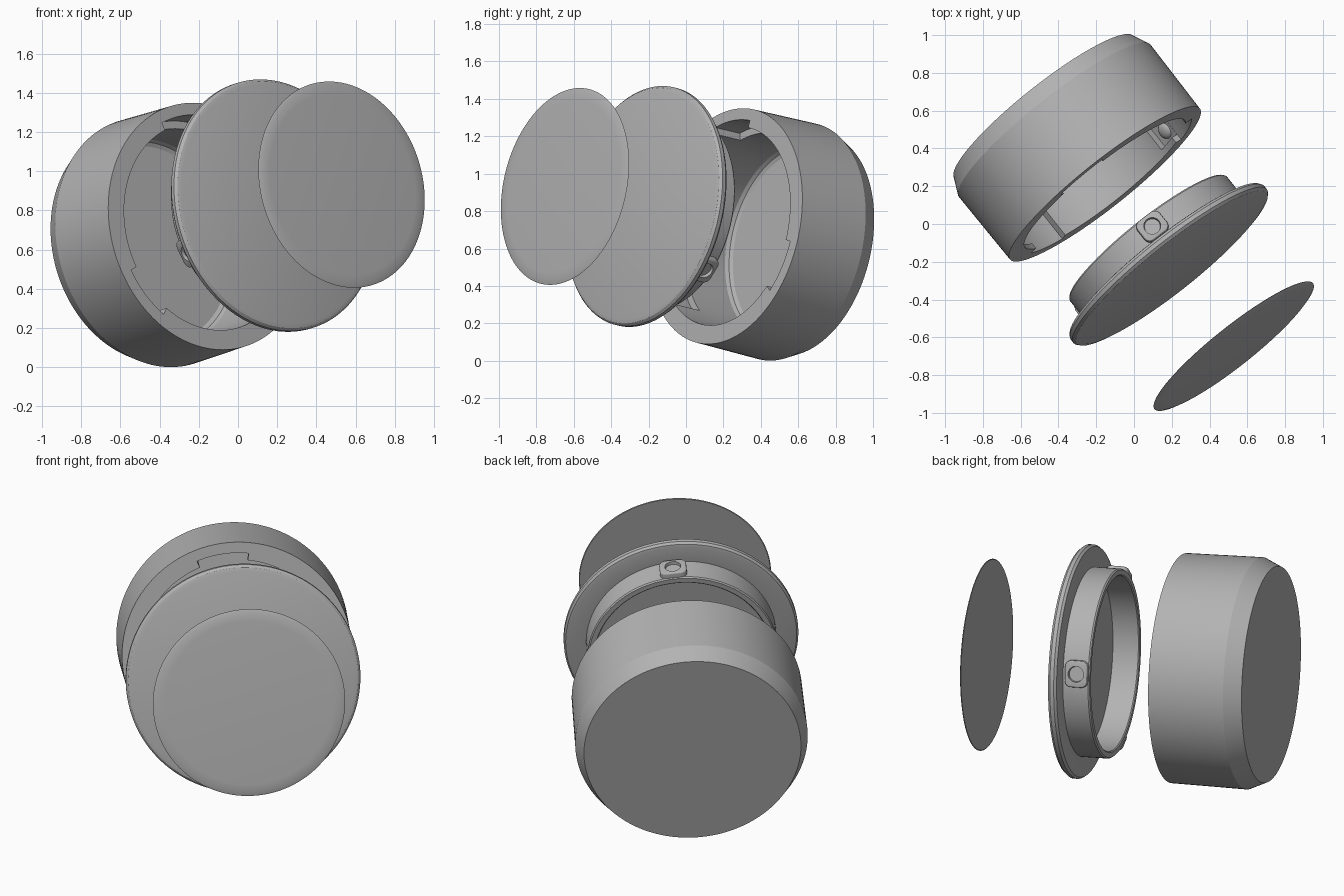
import bpy, bmesh, math
from mathutils import Matrix, Vector

old = bpy.data.objects.get("Cube")
if old:
    bpy.data.objects.remove(old, do_unlink=True)

# One shared grey
grey = bpy.data.materials.new("plain grey")
grey.use_nodes = True
grey.diffuse_color = (0.45, 0.45, 0.45, 1)
grey.node_tree.nodes["Principled BSDF"].inputs["Base Color"].default_value = grey.diffuse_color

# Exploded-assembly axis: local z runs from the cup through the lid to the disc
axis = Vector((0.61, -0.768, 0.19)).normalized()
side = Vector((0, 0, 1)).cross(axis).normalized()
up = axis.cross(side)
FRAME = Matrix.Translation((0.185, -0.215, 0.825)) @ Matrix((side, up, axis)).transposed().to_4x4()


def add(name, bm):
    bmesh.ops.recalc_face_normals(bm, faces=bm.faces)
    mesh = bpy.data.meshes.new(name)
    bm.to_mesh(mesh)
    bm.free()
    mesh.materials.append(grey)
    obj = bpy.data.objects.new(name, mesh)
    bpy.context.collection.objects.link(obj)
    obj.matrix_world = FRAME
    return obj


def lathe(name, profile, steps=128):
    """Spin a closed (radius, height) profile around the local axis."""
    bm = bmesh.new()
    verts = [bm.verts.new((r, 0, h)) for r, h in profile]
    edges = [bm.edges.new(pair) for pair in zip(verts, verts[1:])]
    bmesh.ops.spin(bm, geom=verts + edges, cent=(0, 0, 0), axis=(0, 0, 1),
                   angle=math.tau, steps=steps, use_duplicate=False)
    bmesh.ops.remove_doubles(bm, verts=bm.verts, dist=1e-4)
    return add(name, bm)


def sector(start, end, r0, r1, low, high, steps=12):
    """Curved block between two angles, used as a cutter."""
    bm = bmesh.new()
    base = [bm.verts.new((r0, 0, low)), bm.verts.new((r1, 0, low)),
            bm.verts.new((r1, 0, high)), bm.verts.new((r0, 0, high))]
    face = bm.faces.new(base)
    bmesh.ops.rotate(bm, verts=base, matrix=Matrix.Rotation(math.radians(start), 3, 'Z'))
    bmesh.ops.spin(bm, geom=[face] + list(face.edges) + base, cent=(0, 0, 0), axis=(0, 0, 1),
                   angle=math.radians(end - start), steps=steps)
    # Drop the leftover start face if the spin kept it twice
    bmesh.ops.remove_doubles(bm, verts=bm.verts, dist=1e-5)
    holes = [e for e in bm.edges if e.is_boundary]
    if holes:
        bmesh.ops.holes_fill(bm, edges=holes)
    return add("cutter", bm)


def apply(obj, mod):
    bpy.context.view_layer.update()
    bpy.context.view_layer.objects.active = obj
    bpy.ops.object.modifier_apply(modifier=mod.name)


def cut(obj, cutter):
    cutter.hide_render = True
    mod = obj.modifiers.new("cut", 'BOOLEAN')
    mod.operation = 'DIFFERENCE'
    mod.solver = 'EXACT'
    mod.object = cutter
    apply(obj, mod)
    bpy.data.objects.remove(cutter, do_unlink=True)


def on_ring(angle, radius, height):
    """Matrix whose local x points outward from the axis."""
    return Matrix.Rotation(math.radians(angle), 4, 'Z') @ Matrix.Translation((radius, 0, height))


parts = []

# Thick-walled cup with chamfered back
RIM = -0.555
cup = lathe("cup", [(0, -1.085), (0.605, -1.085), (0.648, -0.99), (0.642, RIM),
                    (0.54, RIM), (0.54, -1.0), (0.53, -1.02), (0.51, -1.03), (0, -1.03)])
parts.append(cup)

# Fine front disc
parts.append(lathe("front_disc", [(0, 0.574), (0.47, 0.572), (0.515, 0.569), (0.536, 0.562),
                                  (0.532, 0.559), (0, 0.558)]))

# Lid plate with a hollow ring behind it
parts.append(lathe("lid", [(0, 0.03), (0.62, 0.03), (0.642, 0.024), (0.654, 0.01),
                           (0.654, -0.012), (0.644, -0.026), (0.63, -0.03), (0.53, -0.03),
                           (0.53, -0.175), (0.524, -0.183), (0.496, -0.183), (0.49, -0.177),
                           (0.49, -0.03), (0, -0.03)]))

# Three bayonet fittings
for i in range(3):
    turn = 120 * i
    # Entry notch and locking channel inside the cup rim
    cut(cup, sector(turn + 83, turn + 112, 0.5, 0.58, RIM - 0.17, RIM + 0.05))
    cut(cup, sector(turn + 70, turn + 84, 0.5, 0.579, RIM - 0.169, RIM - 0.035))

    # Locking nub in the channel
    bm = bmesh.new()
    bmesh.ops.create_uvsphere(bm, u_segments=24, v_segments=12, radius=0.045)
    bmesh.ops.transform(bm, verts=bm.verts,
                        matrix=on_ring(turn + 77, 0.582, RIM - 0.1) @ Matrix.Diagonal((0.5, 1, 1, 1)))
    parts.append(add("cup_nub", bm))

    # Rounded square boss on the lid ring, with a round dimple
    bm = bmesh.new()
    bmesh.ops.create_cube(bm, size=1)
    bmesh.ops.scale(bm, verts=bm.verts, vec=(0.06, 0.15, 0.13))
    corners = [e for e in bm.edges if abs(e.verts[0].co.x - e.verts[1].co.x) > 0.01]
    bmesh.ops.bevel(bm, geom=corners, offset=0.035, segments=5, profile=0.5, affect='EDGES')
    rim = [e for e in bm.edges if all(v.co.x > 0.02 for v in e.verts)]
    bmesh.ops.bevel(bm, geom=rim, offset=0.01, segments=3, profile=0.5, affect='EDGES')
    place = on_ring(turn + 84, 0.53, -0.112)
    bmesh.ops.transform(bm, verts=bm.verts, matrix=place)
    boss = add("lid_boss", bm)

    bm = bmesh.new()
    bmesh.ops.create_cone(bm, cap_ends=True, segments=32, radius1=0.042, radius2=0.048, depth=0.04)
    bmesh.ops.transform(bm, verts=bm.verts,
                        matrix=place @ Matrix.Translation((0.032, 0, 0)) @ Matrix.Rotation(math.pi / 2, 4, 'Y'))
    cut(boss, add("cutter", bm))
    parts.append(boss)

# Smooth shading with crisp edges
bpy.ops.object.select_all(action='DESELECT')
for obj in parts:
    obj.select_set(True)
bpy.context.view_layer.objects.active = cup
bpy.ops.object.shade_smooth_by_angle(angle=math.radians(25))
